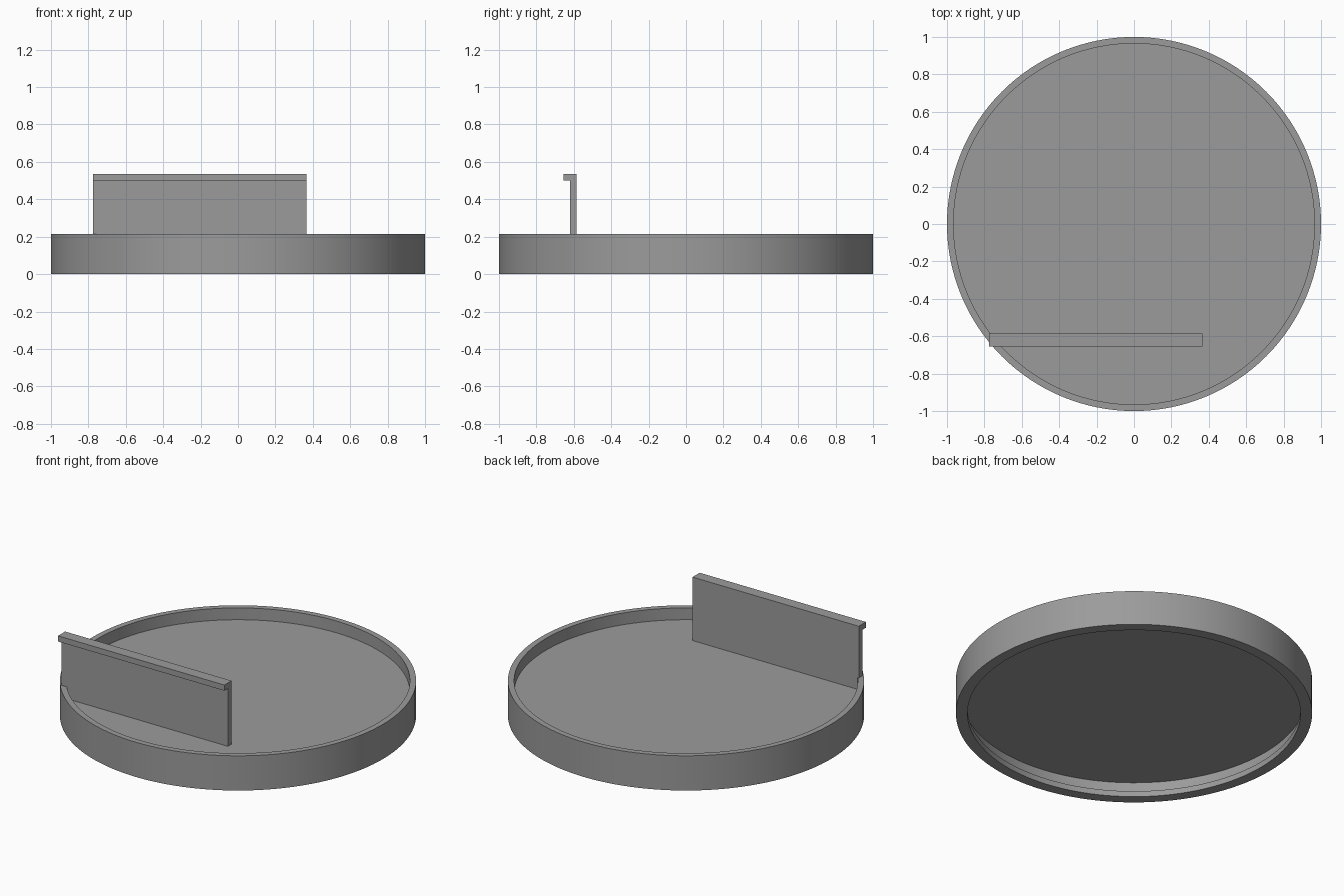
import bpy, bmesh, math

if "Cube" in bpy.data.objects:
    bpy.data.objects.remove(bpy.data.objects["Cube"])

grey = bpy.data.materials.new("plain grey")
grey.diffuse_color = (0.33, 0.33, 0.33, 1)
grey.use_nodes = True
grey.node_tree.nodes["Principled BSDF"].inputs["Base Color"].default_value = grey.diffuse_color


def finish(name, bm):
    bmesh.ops.recalc_face_normals(bm, faces=bm.faces)
    mesh = bpy.data.meshes.new(name)
    bm.to_mesh(mesh)
    bm.free()
    mesh.materials.append(grey)
    obj = bpy.data.objects.new(name, mesh)
    bpy.context.collection.objects.link(obj)
    return obj


def lathe(name, profile, steps=128):
    """Spin an (r, z) profile that starts and ends on the axis."""
    bm = bmesh.new()
    verts = [bm.verts.new((r, 0, z)) for r, z in profile]
    edges = [bm.edges.new(pair) for pair in zip(verts, verts[1:])]
    bmesh.ops.spin(bm, geom=verts + edges, cent=(0, 0, 0), axis=(0, 0, 1),
                   angle=math.tau, steps=steps)
    bmesh.ops.remove_doubles(bm, verts=bm.verts, dist=1e-4)
    return finish(name, bm)


def extrude_x(name, profile, x0, x1):
    """Extrude a closed (y, z) profile along x."""
    bm = bmesh.new()
    face = bm.faces.new([bm.verts.new((x0, y, z)) for y, z in profile])
    ext = bmesh.ops.extrude_face_region(bm, geom=[face])
    bmesh.ops.translate(bm, vec=(x1 - x0, 0, 0),
                        verts=[v for v in ext["geom"] if isinstance(v, bmesh.types.BMVert)])
    return finish(name, bm)


FLOOR = 0.142
T = 0.035  # sheet thickness

# Round tray: raised floor, thin outer wall, inward lip under the base
tray = lathe("round_tray", [
    (0, FLOOR), (1 - T, FLOOR), (1 - T, 0.215), (1, 0.215), (1, 0),
    (0.935, 0), (0.935, T), (1 - T, T), (1 - T, FLOOR - T), (0, FLOOR - T)])
bpy.context.view_layer.objects.active = tray
tray.select_set(True)
bpy.ops.object.shade_smooth_by_angle(angle=math.radians(30))

# Upright panel with a flange folded forward along its top
extrude_x("flanged_panel", [
    (-0.585, FLOOR), (-0.585, 0.535), (-0.655, 0.535),
    (-0.655, 0.5), (-0.62, 0.5), (-0.62, FLOOR)], -0.775, 0.365)
